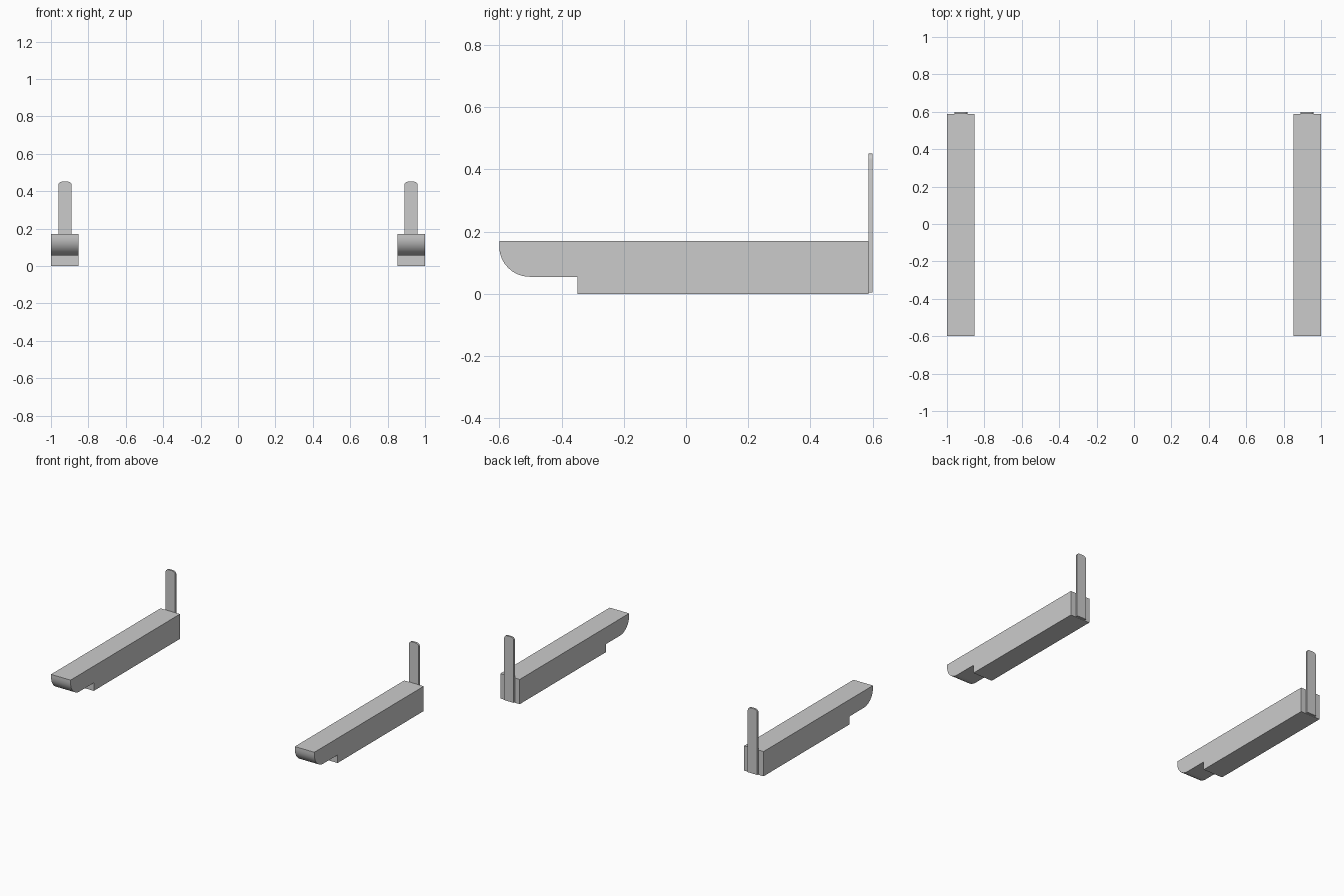
import bpy, bmesh, math
from mathutils import Vector

if "Cube" in bpy.data.objects:
    bpy.data.objects.remove(bpy.data.objects["Cube"])


def extrude_profile(name, points, offset):
    """Closed planar profile swept along offset into a solid."""
    bm = bmesh.new()
    face = bm.faces.new([bm.verts.new(p) for p in points])
    ret = bmesh.ops.extrude_face_region(bm, geom=[face], use_keep_orig=True)
    moved = [g for g in ret["geom"] if isinstance(g, bmesh.types.BMVert)]
    bmesh.ops.translate(bm, verts=moved, vec=Vector(offset))
    bmesh.ops.recalc_face_normals(bm, faces=bm.faces[:])
    mesh = bpy.data.meshes.new(name)
    bm.to_mesh(mesh)
    bm.free()
    obj = bpy.data.objects.new(name, mesh)
    bpy.context.collection.objects.link(obj)
    bpy.ops.object.select_all(action="DESELECT")
    obj.select_set(True)
    bpy.context.view_layer.objects.active = obj
    bpy.ops.object.shade_smooth_by_angle(angle=math.radians(30))
    return obj


def arc(cx, cy, r, start, end, n):
    return [(cx + r * math.cos(math.radians(start + (end - start) * i / n)),
             cy + r * math.sin(math.radians(start + (end - start) * i / n)))
            for i in range(n + 1)]


# Side profile of the beam: rounded nose, step underneath
beam = [(-0.60, 0.17)] + arc(-0.503, 0.152, 0.097, 180, 270, 8)
beam += [(-0.348, 0.055), (-0.348, 0.0), (0.587, 0.0), (0.587, 0.17)]

# Front outline of the upright plate: rounded top corners
cx, half, top, r = 0.925, 0.036, 0.451, 0.02
plate = [(cx - half, 0.004), (cx + half, 0.004)]
plate += arc(cx + half - r, top - r, r, 0, 90, 5)
plate += arc(cx - half + r, top - r, r, 90, 180, 5)

for side, s in (("right", 1), ("left", -1)):
    extrude_profile(side + "_beam", [(s * 0.852, y, z) for y, z in beam], (s * 0.148, 0, 0))
    extrude_profile(side + "_upright_plate", [(s * x, 0.587, z) for x, z in plate], (0, 0.013, 0))
